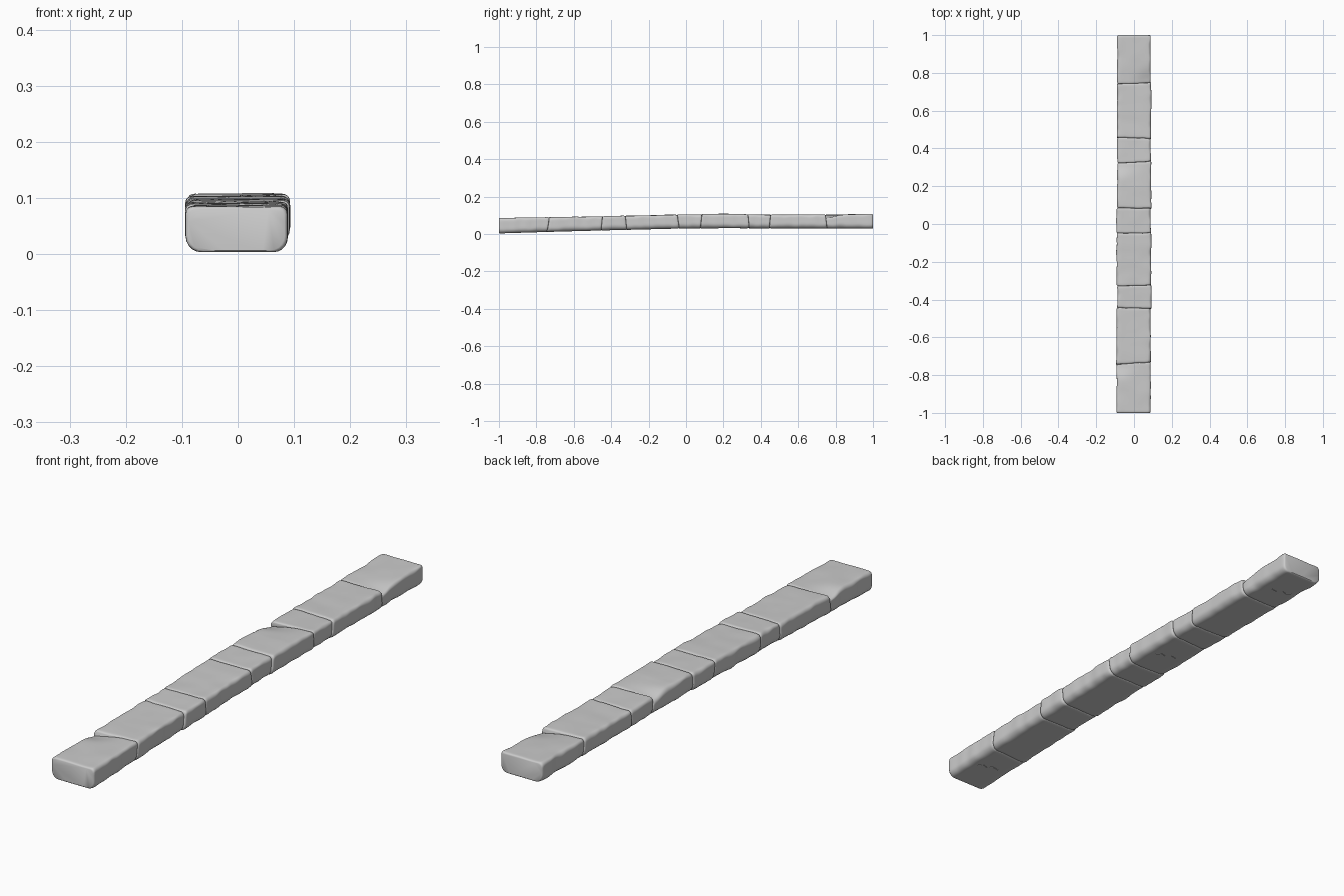
import bpy, bmesh, math, random
from mathutils import Vector, noise

if "Cube" in bpy.data.objects:
    bpy.data.objects.remove(bpy.data.objects["Cube"])

random.seed(4)
joints = [-1, -0.74, -0.448, -0.323, -0.043, 0.08, 0.33, 0.452, 0.748, 1]
skews = [0, 0.06, -0.02, 0.03, 0.01, -0.01, 0.06, -0.03, 0.04, 0]
leans = [0, 0.15, 0.1, -0.1, -0.15, 0.1, -0.1, 0.1, -0.1, 0]
bottoms = [(-1, 0.003), (-0.74, 0.011), (-0.45, 0.019), (-0.05, 0.029), (0.2, 0.031), (1, 0.029)]
tops = [(-1, 0.085), (-0.74, 0.09), (-0.45, 0.094), (-0.05, 0.104), (0.2, 0.107), (0.5, 0.102), (0.75, 0.103), (1, 0.107)]


def lerp_table(table, y):
    for (a, za), (b, zb) in zip(table, table[1:]):
        if y <= b:
            return za + (zb - za) * max(0, y - a) / (b - a)
    return table[-1][1]


def wobble(a, b, c=0.0):
    return noise.noise(Vector((a, b, c)))


def joint_y(j, x, z):
    if j in (0, 9):
        return joints[j]
    return joints[j] + skews[j] * x + leans[j] * (z - 0.06) + 0.003 * wobble(x * 30, j * 7.3, 2)


def section(x0, x1, z0, z1, radii):
    """Rounded rectangle, anticlockwise from bottom left, with split flats."""
    corners = [(x0, z0, 1, 1, 180), (x1, z0, -1, 1, 270), (x1, z1, -1, -1, 0), (x0, z1, 1, -1, 90)]
    arcs = []
    for (x, z, sx, sz, start), r in zip(corners, radii):
        arcs.append([(x + sx * r + r * math.cos(math.radians(start + 18 * k)),
                      z + sz * r + r * math.sin(math.radians(start + 18 * k))) for k in range(6)])
    pts = []
    for i, arc in enumerate(arcs):
        pts += arc
        a, b = arc[-1], arcs[(i + 1) % 4][0]
        n = 10 if i % 2 == 0 else 4
        pts += [(a[0] + (b[0] - a[0]) * k / n, a[1] + (b[1] - a[1]) * k / n) for k in range(1, n)]
    return pts


def stone(i, scoop=None):
    ya, yb = joints[i], joints[i + 1]
    length = yb - ya
    n = max(10, int(length / 0.009))
    # rings tighten at both ends to form the joint grooves
    rings = [(0, 0.005), (0.0015, 0.0025), (0.004, 0.0008)]
    rings += [(0.009 + (length - 0.018) * k / n, 0) for k in range(n + 1)]
    rings += [(length - d, s) for d, s in reversed(rings[:3])]
    shift = [random.uniform(-0.0025, 0.0025) for _ in range(3)]
    bm = bmesh.new()
    loops = []
    for d, inset in rings:
        y, t = ya + d, d / length
        w = lambda s, f=22: wobble(y * f, s * 5.1, i * 3.7)
        radii = [0.028 + 0.006 * w(1), 0.026 + 0.006 * w(2), 0.013 + 0.007 * w(3), 0.014 + 0.007 * w(4)]
        pts = section(-0.091 + shift[0] + 0.003 * w(5) + inset, 0.090 + shift[1] + 0.003 * w(6) + inset * -1,
                      lerp_table(bottoms, y) + inset * 0.7,
                      lerp_table(tops, y) + shift[2] * 0.6 - inset, radii)
        loop = []
        for x, z in pts:
            upper = max(0, min(1, (z - 0.05) / 0.04))
            zz = z + 0.0015 * wobble(x * 14, y * 14, i) * upper
            if scoop:
                sx, sy = scoop
                fall = math.exp(-((x - sx) / 0.07) ** 2 - ((y - sy) / 0.06) ** 2)
                zz -= 0.018 * fall * upper
            yy = joint_y(i, x, z) * (1 - t) + joint_y(i + 1, x, z) * t
            loop.append(bm.verts.new((x, yy, zz)))
        loops.append(loop)
    for a, b in zip(loops, loops[1:]):
        for k in range(len(a)):
            m = (k + 1) % len(a)
            bm.faces.new((a[k], a[m], b[m], b[k]))
    bm.faces.new(loops[0])
    bm.faces.new(loops[-1])
    bmesh.ops.recalc_face_normals(bm, faces=bm.faces)
    return make_object("stone_block_%d" % (i + 1), bm)


def make_object(name, bm):
    me = bpy.data.meshes.new(name)
    bm.to_mesh(me)
    bm.free()
    ob = bpy.data.objects.new(name, me)
    bpy.context.collection.objects.link(ob)
    return ob


def crack(target, path, z, depth):
    """Cut a thin zigzag groove into a stone."""
    bm = bmesh.new()
    for (xa, ya), (xb, yb) in zip(path, path[1:]):
        d = Vector((xb - xa, yb - ya, 0))
        side = Vector((-d.y, d.x, 0)).normalized() * 0.001
        a, b = Vector((xa, ya, z)), Vector((xb, yb, z))
        b += d.normalized() * 0.0006
        h = Vector((0, 0, depth))
        lo = [bm.verts.new(p - h) for p in (a - side, b - side, b + side, a + side)]
        hi = [bm.verts.new(p + h) for p in (a - side, b - side, b + side, a + side)]
        bm.faces.new(lo[::-1])
        bm.faces.new(hi)
        for k in range(4):
            m = (k + 1) % 4
            bm.faces.new((lo[k], lo[m], hi[m], hi[k]))
    cutter = make_object("crack_cutter", bm)
    cutter.hide_render = True
    cutter.hide_set(True)
    mod = target.modifiers.new("crack", 'BOOLEAN')
    mod.operation = 'DIFFERENCE'
    mod.solver = 'EXACT'
    mod.use_self = True
    mod.object = cutter


# row of stones; three have a worn corner
scoops = {0: (-0.09, -0.74), 5: (-0.09, 0.33), 8: (0.09, 0.75)}
stones = [stone(i, scoops.get(i)) for i in range(9)]

bpy.ops.object.select_all(action='DESELECT')
for s in stones:
    s.select_set(True)
bpy.context.view_layer.objects.active = stones[0]
bpy.ops.object.shade_smooth_by_angle(angle=math.radians(40))

# cracks on the undersides of the worn stones
for i, y, f in ((0, -0.86, 1), (5, 0.2, 1), (8, 0.87, -1)):
    z = lerp_table(bottoms, y)
    path = [(0.05, -0.01), (0.035, 0.006), (0.012, 0.0), (-0.005, 0.016), (-0.03, 0.012)]
    crack(stones[i], [(f * x, y + f * dy) for x, dy in path], z, 0.005)
